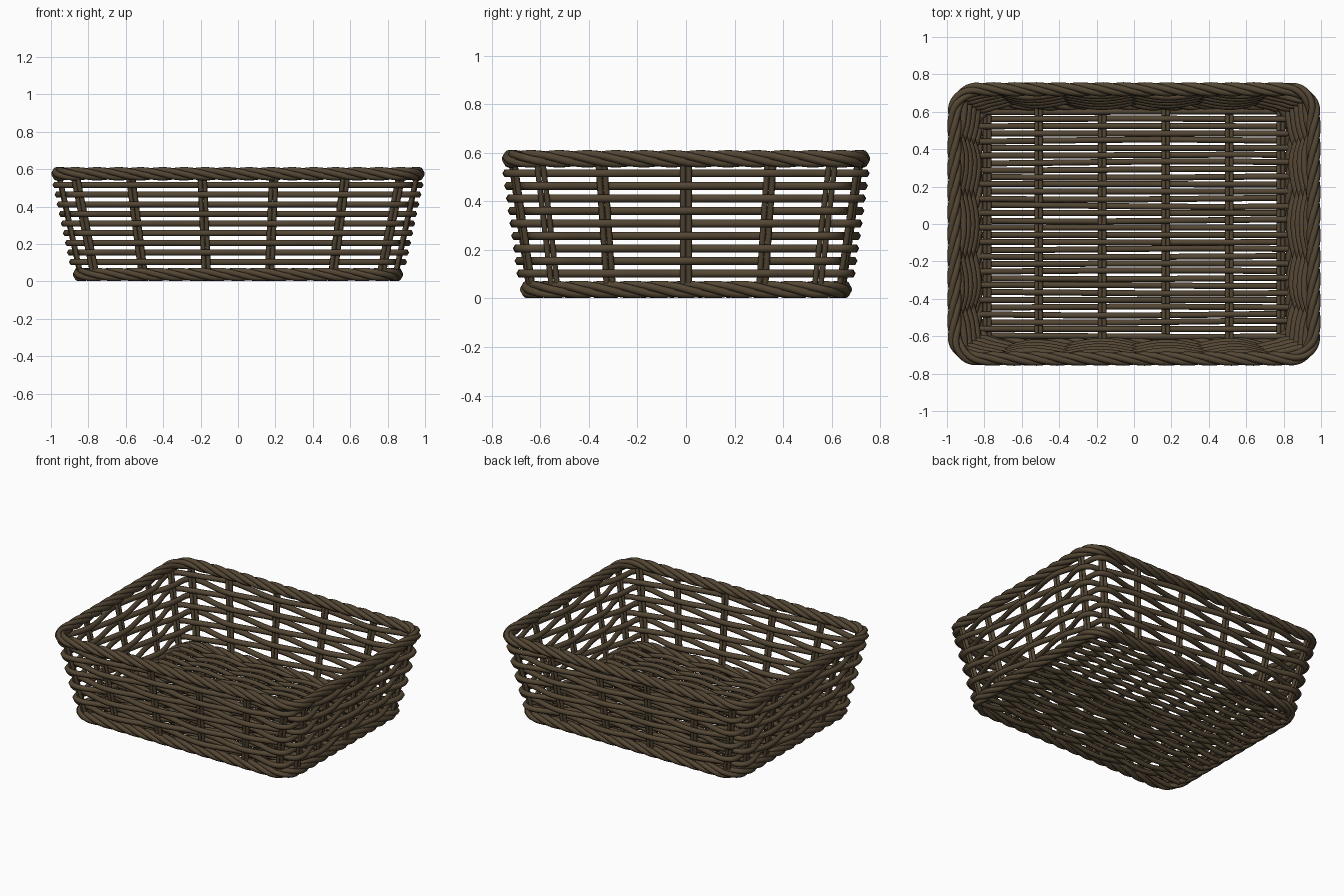
import bpy, math, random
from mathutils import Vector

if "Cube" in bpy.data.objects:
    bpy.data.objects.remove(bpy.data.objects["Cube"])

random.seed(4)
wicker = bpy.data.materials.new("dark brown wicker")
wicker.diffuse_color = (0.088, 0.062, 0.034, 1)
wicker.use_nodes = True
wicker.node_tree.nodes["Principled BSDF"].inputs["Base Color"].default_value = wicker.diffuse_color


def canes(name, paths, radius, cyclic):
    """One mesh made of round canes swept along the given point lists."""
    cu = bpy.data.curves.new(name, 'CURVE')
    cu.dimensions = '3D'
    cu.bevel_depth = radius
    cu.bevel_resolution = 1
    cu.use_fill_caps = True
    cu.twist_mode = 'Z_UP' if cyclic else 'MINIMUM'
    for pts in paths:
        sp = cu.splines.new('POLY')
        sp.points.add(len(pts) - 1)
        for p, co in zip(sp.points, pts):
            p.co = (*co, 1)
        sp.use_cyclic_u = cyclic
    tmp = bpy.data.objects.new(name + "_curve", cu)
    bpy.context.collection.objects.link(tmp)
    dg = bpy.context.evaluated_depsgraph_get()
    me = bpy.data.meshes.new_from_object(tmp.evaluated_get(dg))
    bpy.data.objects.remove(tmp)
    me.name = name
    me.materials.clear()
    me.materials.append(wicker)
    for f in me.polygons:
        f.use_smooth = len(f.vertices) == 4
    ob = bpy.data.objects.new(name, me)
    bpy.context.collection.objects.link(ob)
    return ob


# Stake positions along the long and short sides at mid height
XS = [-0.82, -0.54, -0.18, 0.18, 0.54, 0.82]
YS = [-0.57, -0.33, 0, 0.33, 0.57]
HX, HY, R = 0.90, 0.68, 0.13
Z0, Z1 = 0.037, 0.575
anchors = ([(x, -HY) for x in XS] + [(HX, y) for y in YS]
           + [(-x, HY) for x in XS] + [(-HX, -y) for y in YS])
N = len(anchors)


def wall(u, z):
    """Point and outward normal on the flared wall; stakes sit at whole u."""
    i, f = int(u) % N, u - int(u)
    a, b = Vector(anchors[i]), Vector(anchors[(i + 1) % N])
    if abs(a.x - b.x) > 1e-6 and abs(a.y - b.y) > 1e-6:
        c = Vector((math.copysign(HX, a.x + b.x), math.copysign(HY, a.y + b.y)))
        la, lb = (c - a).length, (b - c).length
        d = f * (la + lb)
        p = a.lerp(c, d / la) if d < la else c.lerp(b, (d - la) / lb)
    else:
        p = a.lerp(b, f)
    t = (z - Z0) / (Z1 - Z0)
    hx, hy = 0.845 + 0.115 * t, 0.645 + 0.075 * t
    p = Vector((p.x * hx / HX, p.y * hy / HY))
    c = Vector((max(-hx + R, min(hx - R, p.x)), max(-hy + R, min(hy - R, p.y))))
    n = (p - c).normalized()
    q = c + n * R
    return Vector((q.x, q.y, z)), Vector((n.x, n.y, 0))


# Twisted rope rims
def rope(name, z, turns):
    M = N * 14
    ring = [wall(k * N / M, z) for k in range(M)]
    s = [0.0]
    for k in range(M):
        s.append(s[-1] + (ring[(k + 1) % M][0] - ring[k][0]).length)
    paths = []
    for j in range(4):
        pts = []
        for k, (p, n) in enumerate(ring):
            t = 2 * math.pi * (j / 4 - turns * s[k] / s[-1])
            pts.append(p + 0.02 * (n * math.cos(t) + Vector((0, 0, math.sin(t)))))
        paths.append(pts)
    canes(name, paths, 0.018, True)


rope("bottom_rope_rim", Z0, 13)
rope("top_rope_rim", Z1, 14)

# Wall rows weaving in and out of the stakes, alternating per row
rows = []
for r in range(9):
    z = 0.103 + r * 0.0515
    sign = 1 if r % 2 else -1
    pts = []
    for k in range(N * 10):
        u = k / 10
        p, n = wall(u, z)
        pts.append(p + n * 0.026 * sign * math.cos(math.pi * u))
    rows.append(pts)
canes("wall_weave", rows, 0.0185, True)

# Upright stakes in pairs
stakes = []
for i in range(N):
    lo, n = wall(i, Z0)
    hi, _ = wall(i, Z1)
    side = Vector((-n.y, n.x, 0)) * 0.0125
    stakes += [[lo + side * k, hi + side * k] for k in (-1, 1)]
canes("wall_stakes", stakes, 0.013, False)

# Floor: paired ribs running front to back
FX = [-0.785, -0.51, -0.17, 0.17, 0.51, 0.785]
ZF = 0.036
ribs = [[(x + k, -0.64, ZF), (x + k, 0.64, ZF)] for x in FX for k in (-0.011, 0.011)]
canes("floor_ribs", ribs, 0.012, False)


# Floor: canes running side to side, weaving over and under the ribs
def rib_phase(x):
    for i in range(len(FX) - 1):
        if x <= FX[i + 1] or i == len(FX) - 2:
            return i + (x - FX[i]) / (FX[i + 1] - FX[i])


floor = []
for r in range(32):
    y = -0.6 + r * 1.2 / 31
    a, b = random.uniform(-0.006, 0.006), random.uniform(0, 6.28)
    sign = 1 if r % 2 else -1
    pts = []
    for k in range(51):
        x = -0.825 + 1.65 * k / 50
        pts.append((x, y + a * math.sin(2.5 * x + b),
                    ZF + 0.02 * sign * math.cos(math.pi * rib_phase(x))))
    floor.append(pts)
canes("floor_weave", floor, 0.016, False)
